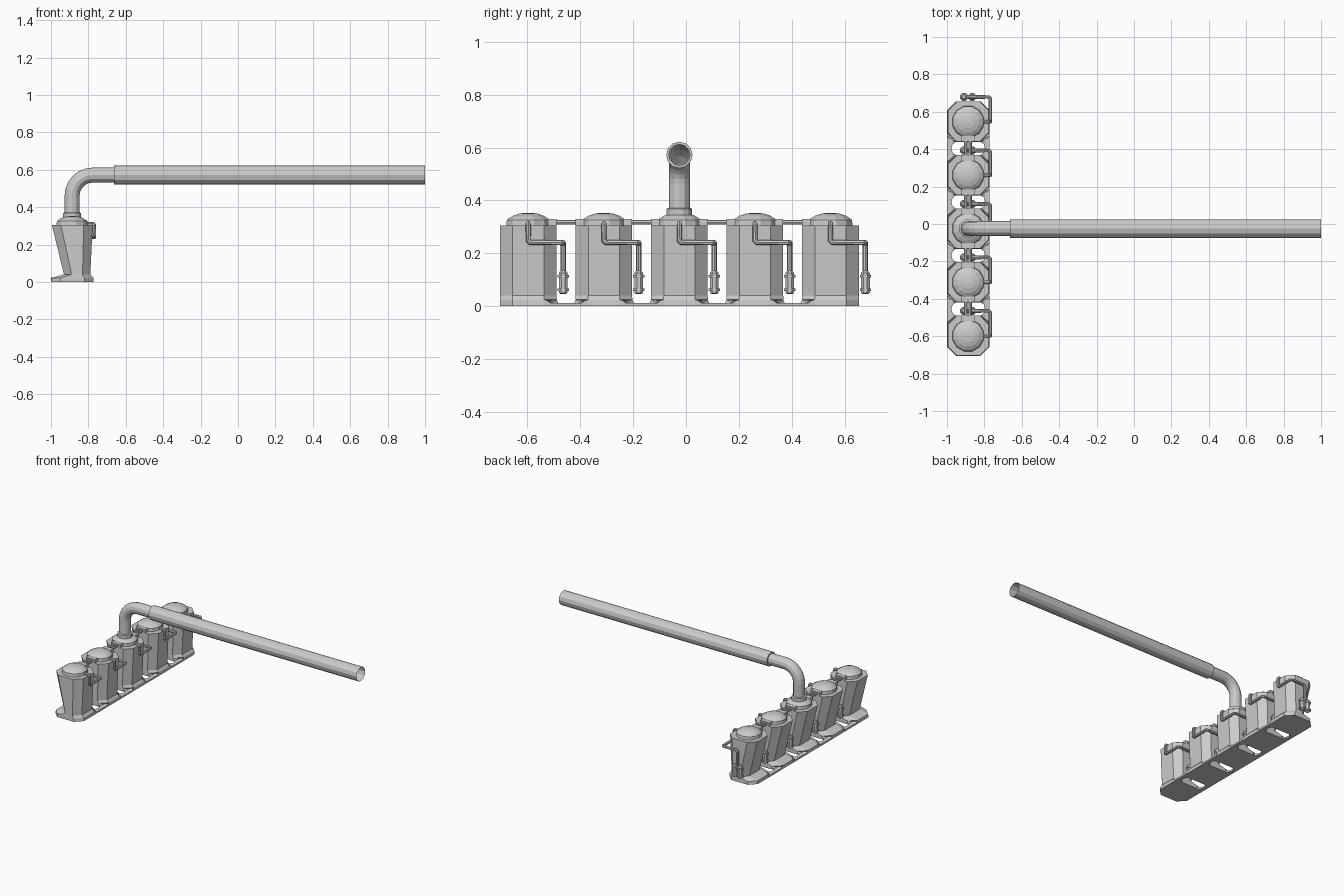
import bpy, bmesh, math
from mathutils import Vector

if "Cube" in bpy.data.objects:
    bpy.data.objects.remove(bpy.data.objects["Cube"])

CX = -0.887                                   # row centre line
YS = [-0.597 + 0.286 * i for i in range(5)]   # tank centres


def finish(name, bm):
    bmesh.ops.recalc_face_normals(bm, faces=bm.faces)
    me = bpy.data.meshes.new(name)
    bm.to_mesh(me)
    bm.free()
    ob = bpy.data.objects.new(name, me)
    bpy.context.collection.objects.link(ob)
    return ob


def loft(name, rings, cap_start=True, cap_end=True):
    bm = bmesh.new()
    vs = [[bm.verts.new(p) for p in r] for r in rings]
    n = len(rings[0])
    for a, b in zip(vs, vs[1:]):
        for i in range(n):
            j = (i + 1) % n
            bm.faces.new((a[i], a[j], b[j], b[i]))
    if cap_start:
        bm.faces.new(vs[0])
    if cap_end:
        bm.faces.new(vs[-1])
    return finish(name, bm)


def octagon(x0, x1, y, hy, z, c=0.048):
    cx = min(c, (x1 - x0) * 0.3)
    return [(x0 + cx, y - hy, z), (x1 - cx, y - hy, z), (x1, y - hy + c, z), (x1, y + hy - c, z),
            (x1 - cx, y + hy, z), (x0 + cx, y + hy, z), (x0, y + hy - c, z), (x0, y - hy + c, z)]


def lathe(name, x, y, profile, n=12):
    rings = [[(x + r * math.cos(2 * math.pi * (i + .5) / n), y + r * math.sin(2 * math.pi * (i + .5) / n), z)
              for i in range(n)] for r, z in profile]
    return loft(name, rings)


def box(name, x0, x1, y0, y1, z0, z1):
    return loft(name, [[(x0, y0, z), (x1, y0, z), (x1, y1, z), (x0, y1, z)] for z in (z0, z1)])


def pipe(name, pts, r, res=2, caps=True):
    cu = bpy.data.curves.new(name + "_path", 'CURVE')
    cu.dimensions = '3D'
    cu.bevel_depth = r
    cu.bevel_resolution = res
    cu.use_fill_caps = caps
    sp = cu.splines.new('POLY')
    sp.points.add(len(pts) - 1)
    for p, q in zip(sp.points, pts):
        p.co = (*q, 1)
    tmp = bpy.data.objects.new(name + "_path", cu)
    bpy.context.collection.objects.link(tmp)
    me = bpy.data.meshes.new_from_object(tmp.evaluated_get(bpy.context.evaluated_depsgraph_get()))
    bpy.data.objects.remove(tmp)
    for p in me.polygons:
        p.use_smooth = False
    me.name = name
    ob = bpy.data.objects.new(name, me)
    bpy.context.collection.objects.link(ob)
    return ob


for k, y in enumerate(YS):
    s = f"_{k + 1}"
    # eight-sided body, leaning back face, flared foot
    loft("tank_body" + s, [octagon(-0.928, -0.79, y, 0.107, 0.03), octagon(-0.995, -0.777, y, 0.107, 0.305)])
    loft("tank_foot" + s, [octagon(-1.0, -0.772, y, 0.108, 0), octagon(-0.996, -0.774, y, 0.108, 0.022),
                           octagon(-0.935, -0.788, y, 0.107, 0.04)])
    # domed lid
    lathe("tank_lid" + s, CX, y, [(0.087, 0.30), (0.084, 0.326), (0.078, 0.331), (0.06, 0.342),
                                  (0.035, 0.350), (0.008, 0.353)])
    # side canister pair with clamp rings
    vy = y + 0.132
    for dx in (-0.022, 0.022):
        lathe("canister" + s, CX + dx, vy, [(0.010, 0.045), (0.018, 0.05), (0.018, 0.125), (0.010, 0.135)], 8)
        for z in (0.056, 0.108):
            lathe("canister_ring" + s, CX + dx, vy, [(0.023, z), (0.023, z + 0.01)], 8)
    # bent feed pipe from canister to tank front
    px = -0.768
    pipe("feed_pipe" + s, [(CX, vy, 0.115), (CX, vy, 0.232), (CX + 0.008, vy, 0.24), (px - 0.008, vy, 0.24),
                           (px, vy - 0.008, 0.24), (px, y + 0.008, 0.24), (px, y, 0.248), (px, y, 0.304),
                           (px - 0.008, y, 0.312), (px - 0.06, y, 0.312)], 0.010)

# links between neighbouring tanks
for k, (a, b) in enumerate(zip(YS, YS[1:])):
    s, m = f"_{k + 1}", (a + b) / 2
    for dx in (-0.012, 0.012):
        pipe("link_pipe" + s, [(CX + dx, a + 0.07, 0.317), (CX + dx, b - 0.07, 0.317)], 0.009)
    for y0 in (a + 0.075, b - 0.107):
        box("link_flange" + s, CX - 0.036, CX + 0.036, y0, y0 + 0.032, 0.303, 0.33)
    # base straps with curved inner edge
    for X, d in ((-1.0, 1), (-0.772, -1)):
        prof = [(0, -.083), (0, .083), (.048, .036), (.03, .022), (.024, 0), (.03, -.022), (.048, -.036)]
        loft("base_strap" + s, [[(X + d * u, m + v, z) for u, v in prof] for z in (0, 0.012)])
        # raised flares at each end of the strap
        for e in (-1, 1):
            tri = [(0, .083), (.048, .036), (.03, .024), (0, .05)]
            loft("strap_flare" + s, [[(X + d * u, m + e * v, 0) for u, v in tri],
                                     [(X + d * u, m + e * (v if i < 2 else .07), .024 if i < 2 else .02)
                                      for i, (u, v) in enumerate(tri)]])

# outlet collar, elbow and long open duct
yc = YS[2]
lathe("outlet_collar", CX, yc, [(0.050, 0.335), (0.050, 0.368), (0.042, 0.372)])
ZC, R = 0.572, 0.11
bend = [(CX + R - R * math.cos(t), yc, ZC - R + R * math.sin(t))
        for t in (math.radians(15 * i) for i in range(7))]
pipe("outlet_elbow", [(CX, yc, 0.35)] + bend + [(-0.66, yc, ZC)], 0.040, 4, False)


def duct_ring(x, r, n=12):
    return [(x, yc + r * math.cos(2 * math.pi * i / n), ZC + r * math.sin(2 * math.pi * i / n)) for i in range(n)]


loft("long_duct", [duct_ring(-0.664, 0.040), duct_ring(-0.664, 0.050), duct_ring(1.0, 0.050)], False, False)
